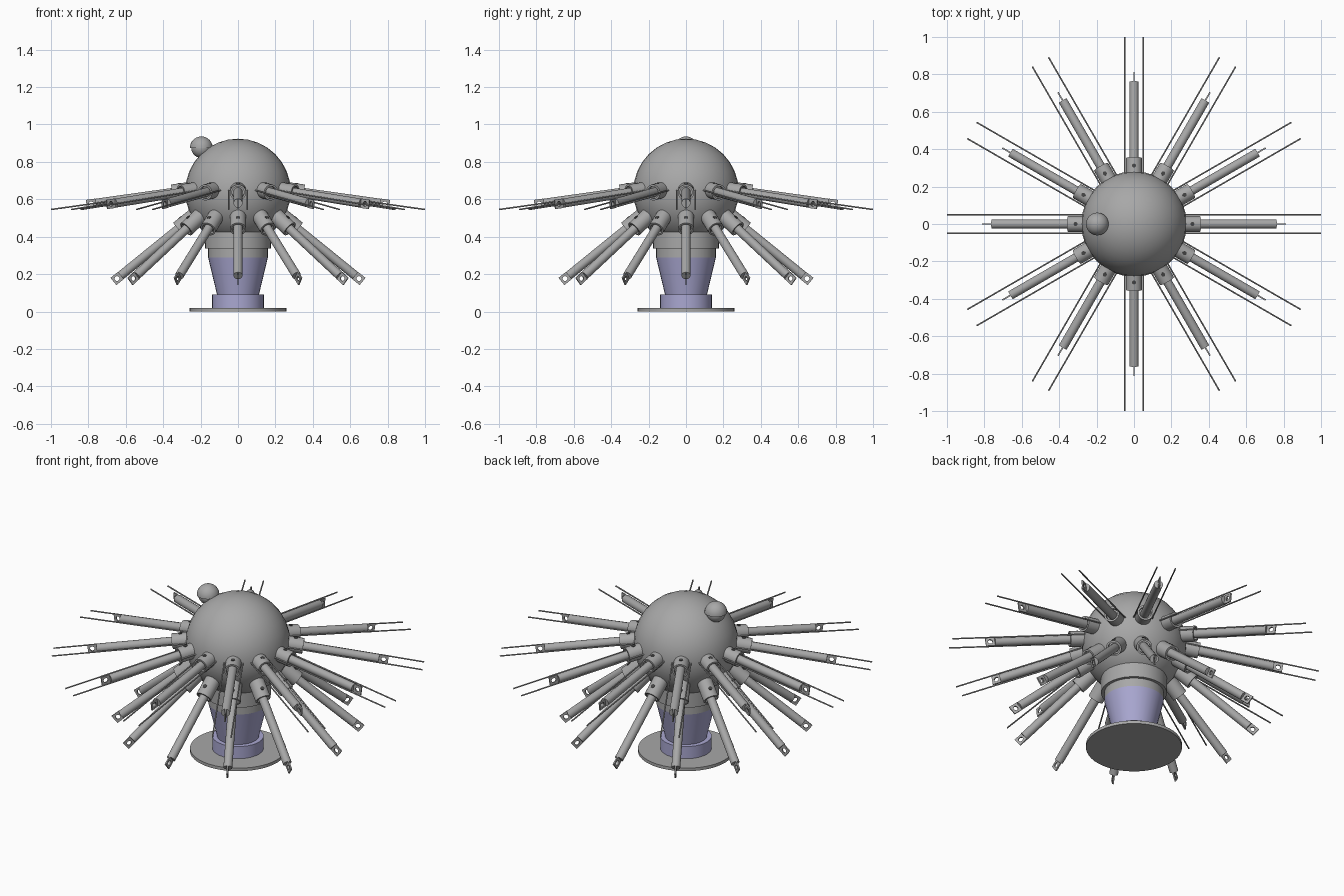
import bpy, bmesh, math
from mathutils import Matrix, Vector

cube = bpy.data.objects.get("Cube")
if cube:
    bpy.data.objects.remove(cube, do_unlink=True)


def material(name, rgb):
    m = bpy.data.materials.new(name)
    m.use_nodes = True
    m.diffuse_color = (*rgb, 1)
    m.node_tree.nodes["Principled BSDF"].inputs["Base Color"].default_value = (*rgb, 1)
    return m


GREY = material("metal grey", (0.39, 0.39, 0.39))
PURPLE = material("pale violet", (0.40, 0.39, 0.64))
DARK = material("dark recess", (0.06, 0.06, 0.06))


def lathe(bm, profile, sides, matrix=Matrix(), mat=0):
    """Spin (height, radius) points round local z and cap both ends."""
    rings = []
    for h, r in profile:
        rings.append([bm.verts.new(matrix @ Vector((
            r * math.cos(math.tau * i / sides), r * math.sin(math.tau * i / sides), h)))
            for i in range(sides)])
    faces = [bm.faces.new(rings[0][::-1]), bm.faces.new(rings[-1])]
    for a, b in zip(rings, rings[1:]):
        for i in range(sides):
            j = (i + 1) % sides
            faces.append(bm.faces.new((a[i], a[j], b[j], b[i])))
    for f in faces:
        f.material_index = mat


def add_object(name, bm, mats):
    bmesh.ops.recalc_face_normals(bm, faces=bm.faces)
    mesh = bpy.data.meshes.new(name)
    bm.to_mesh(mesh)
    bm.free()
    for m in mats:
        mesh.materials.append(m)
    ob = bpy.data.objects.new(name, mesh)
    bpy.context.collection.objects.link(ob)
    bpy.ops.object.select_all(action='DESELECT')
    ob.select_set(True)
    bpy.context.view_layer.objects.active = ob
    bpy.ops.object.shade_smooth_by_angle(angle=math.radians(30))
    return ob


def turned(name, profile, mat, sides=32):
    bm = bmesh.new()
    lathe(bm, profile, sides)
    return add_object(name, bm, [mat])


def ball(name, centre, radius, segments, rings):
    bm = bmesh.new()
    bmesh.ops.create_uvsphere(bm, u_segments=segments, v_segments=rings, radius=radius,
                              matrix=Matrix.Translation(centre))
    return add_object(name, bm, [GREY])


# Stand
turned("base_plate", [(0, 0.258), (0.018, 0.258)], GREY, 48)
turned("foot_ring", [(0.018, 0.138), (0.09, 0.138)], PURPLE)
turned("pedestal_cone", [(0.09, 0.112), (0.29, 0.16)], PURPLE)
turned("neck_collar", [(0.29, 0.16), (0.338, 0.16)], GREY)
turned("body_skirt", [(0.338, 0.177), (0.44, 0.177)], GREY)

# Body, and top knob with a wider domed cap
KNOB = Vector((-0.196, 0, 0.875))
ball("body_sphere", (0, 0, 0.642), 0.282, 32, 16)
ball("knob", KNOB, 0.054, 24, 12)
CAP_RADIUS = 0.061
arc = [math.radians(a) for a in range(0, 90, 11)]
cap = turned("knob_cap", [(CAP_RADIUS * math.sin(a), CAP_RADIUS * math.cos(a)) for a in arc],
             GREY, 24)
cap.location = KNOB

# Arms are modelled along local x
ALONG_X = Matrix.Rotation(math.pi / 2, 4, 'Y')


def add_lug(bm, x, half, hole, thick, sides=16):
    """Upright square plate with a round hole."""
    layers = []
    for y in (-thick, thick):
        outer, inner = [], []
        for i in range(sides):
            c, s = math.cos(math.tau * i / sides), math.sin(math.tau * i / sides)
            k = half / max(abs(c), abs(s))
            outer.append(bm.verts.new((x + c * k, y, s * k)))
            inner.append(bm.verts.new((x + c * hole, y, s * hole)))
        layers.append((outer, inner))
    (o1, i1), (o2, i2) = layers
    for i in range(sides):
        j = (i + 1) % sides
        for a, b in ((o1, i1), (i1, i2), (i2, o2), (o2, o1)):
            bm.faces.new((a[i], a[j], b[j], b[i]))


def make_arm(name, root, rim, end, rods):
    bm = bmesh.new()
    # socket with a recessed mouth, then the barrel
    lathe(bm, [(root, 0.043), (rim, 0.043), (rim, 0.033), (rim - 0.02, 0.033)], 24, ALONG_X)
    lathe(bm, [(rim - 0.025, 0.024), (end, 0.024)], 20, ALONG_X)
    add_lug(bm, end + 0.025, 0.025, 0.013, 0.004)
    # set screw on top of the socket
    lathe(bm, [(0.036, 0.011), (0.0445, 0.011)], 12,
          Matrix.Translation((rim - 0.047, 0, 0)), 1)
    if rods:
        for side in (-1, 1):
            lathe(bm, [(root, 0.004), (1.0095, 0.004)], 8,
                  Matrix.Translation((0, side * 0.05, 0)) @ ALONG_X)
    return add_object(name, bm, [GREY, DARK])


def ring_of_arms(name, pitch, height, count=12, **shape):
    first = make_arm(name, **shape)
    for i in range(count):
        ob = first
        if i:
            ob = first.copy()
            ob.name = f"{name}_{i + 1}"
            bpy.context.collection.objects.link(ob)
        ob.location = (0, 0, height)
        ob.rotation_euler = (0, math.radians(pitch), math.tau * i / count)


ring_of_arms("upper_arm", 8, 0.686, root=0.25, rim=0.356, end=0.768, rods=True)
ring_of_arms("lower_arm", 39, 0.70, root=0.29, rim=0.412, end=0.807, rods=False)
